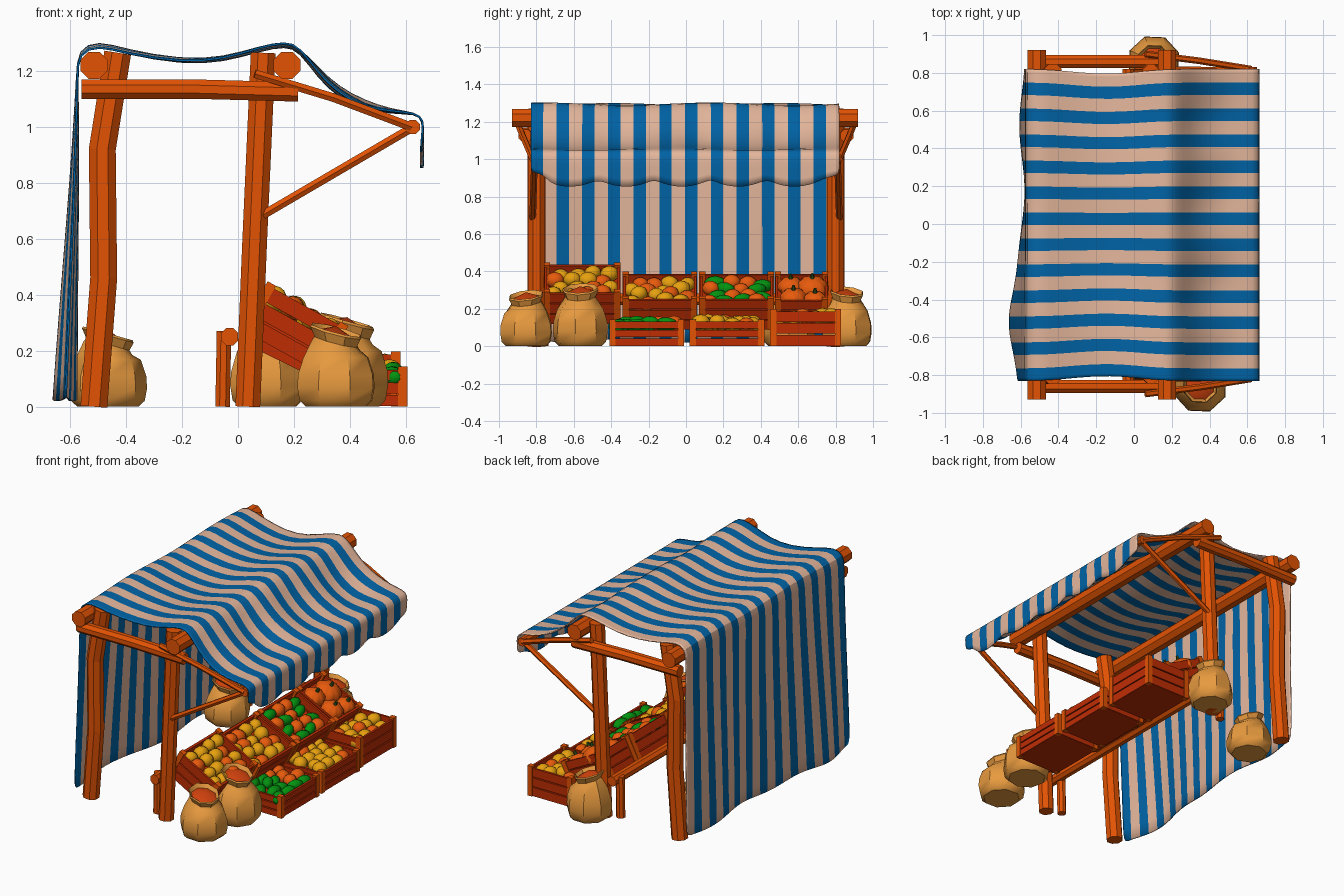
import bpy, bmesh, math, random
from math import sin, cos, pi, exp, radians
from mathutils import Vector, Matrix

if "Cube" in bpy.data.objects:
    bpy.data.objects.remove(bpy.data.objects["Cube"])
random.seed(4)

def mat(name, c):
    m = bpy.data.materials.new(name)
    m.diffuse_color = (*c, 1)
    m.use_nodes = True
    m.node_tree.nodes["Principled BSDF"].inputs["Base Color"].default_value = m.diffuse_color
    return m
WOOD = mat("orange wood", (.76, .085, .001))
SLAT = mat("red crate wood", (.52, .026, .001))
BEIGE = mat("beige cloth", (.78, .47, .33))
BLUE = mat("blue cloth", (.0, .125, .38))
SACK = mat("sack cloth", (.82, .33, .05))
FILL = mat("sack filling", (.65, .055, .004))
YELLOW = mat("yellow fruit", (.86, .38, .005))
ORANGE = mat("orange fruit", (.90, .115, .004))
GREEN = mat("green fruit", (.001, .29, .005))
STEM = mat("stem green", (.03, .08, .01))

def finish(bm, name, mats, smooth=None):
    bmesh.ops.recalc_face_normals(bm, faces=bm.faces[:])
    me = bpy.data.meshes.new(name)
    bm.to_mesh(me)
    bm.free()
    ob = bpy.data.objects.new(name, me)
    bpy.context.collection.objects.link(ob)
    for m in mats:
        me.materials.append(m)
    if smooth:
        bpy.ops.object.select_all(action='DESELECT')
        ob.select_set(True)
        bpy.context.view_layer.objects.active = ob
        bpy.ops.object.shade_smooth_by_angle(angle=radians(smooth))
    return ob

def log(name, pts, r, sides=8):
    """Faceted log along a path of points."""
    bm = bmesh.new()
    pts = [Vector(p) for p in pts]
    rings = []
    for i, p in enumerate(pts):
        t = (pts[min(i + 1, len(pts) - 1)] - pts[max(i - 1, 0)]).normalized()
        ref = Vector((0, 1, 0)) if abs(t.y) < .7 else Vector((0, 0, 1))
        u = t.cross(ref).normalized()
        v = t.cross(u)
        rings.append([bm.verts.new(p + r * 1.04 * (u * cos(a) + v * sin(a)))
                      for a in [2 * pi * (k + .5) / sides for k in range(sides)]])
    for a, b in zip(rings, rings[1:]):
        for k in range(sides):
            j = (k + 1) % sides
            bm.faces.new((a[k], a[j], b[j], b[k]))
    bm.faces.new(rings[0])
    bm.faces.new(rings[-1])
    return finish(bm, name, [WOOD])

# frame: posts, side beams, awning arms and braces on both sides
for s, side in ((-1, "near"), (1, "far")):
    y = s * .80
    log("rear_post_" + side, [(-.515, y, 0), (-.48, y, .46), (-.485, y, .92), (-.43, y, 1.265)], .05)
    log("front_post_" + side, [(.035, y, 0), (.06, y, .6), (.09, y, 1.265)], .046)
    log("side_beam_" + side, [(-.56, s * .86, 1.135), (-.15, s * .86, 1.135), (.215, s * .86, 1.125)], .036)
    log("awning_arm_" + side, [(.06, s * .90, 1.19), (.34, s * .865, 1.105), (.62, s * .82, 1.0)], .017, 6)
    log("awning_brace_" + side, [(.08, s * .82, .68), (.61, s * .81, .99)], .017, 6)
    log("shelf_post_" + side, [(-.055, s * .76, 0), (-.05, s * .76, .27)], .027)
log("rear_beam", [(-.515, -.93, 1.22), (-.515, .92, 1.22)], .05)
log("front_beam", [(.175, -.93, 1.22), (.175, .92, 1.22)], .05)
log("awning_bar", [(.625, -.83, 1.0), (.625, .83, 1.0)], .026)
log("shelf_rail", [(-.03, -.83, .25), (-.03, .82, .25)], .032)

# striped cloth: back curtain, roof and scalloped front hem in one strip
profile = [(-.59, .02), (-.588, .2), (-.584, .4), (-.58, .6), (-.576, .8), (-.574, 1.0), (-.574, 1.18),
           (-.572, 1.27), (-.50, 1.30), (-.40, 1.268), (-.2, 1.232), (-.05, 1.24), (.08, 1.28),
           (.17, 1.298), (.22, 1.28), (.29, 1.19), (.36, 1.125), (.45, 1.075), (.55, 1.053), (.635, 1.05),
           (.664, 1.025), (.662, .95), (.66, .875)]
N = 48
bm = bmesh.new()
grid = []
for i, (px, pz) in enumerate(profile):
    row = []
    for j in range(N + 1):
        y = -.83 + 1.65 * j / N - (.004 if j % 4 == 2 else 0)
        x, z = px, pz
        if i < 7:       # curtain billow
            f = 1 - pz / 1.2
            x += f * (-.085 * exp(-((y + .52) / .22) ** 2) + .014 * sin(y * 9))
            z += .02 * (1 - i / 7) * sin(y * 5) ** 2
        elif i < 19:    # roof waves
            z += .007 * sin(y * 7 + px * 4) - (.012 * sin(y * 14) if 14 < i < 18 else 0)
        if i > 20:      # scalloped hem
            f = (i - 20) / 2
            z += f * (.018 - .045 * abs(cos(pi * (y + .62) / .3)) ** .8 * .9 + .06 * max(0, abs(y) - .72) / .1)
            x += .004 * sin(y * 11) * f - .003
        yy = y * (1 - .035 * exp(-((px + .15) / .2) ** 2)) if i > 7 else y
        row.append(bm.verts.new((x, yy, z)))
    grid.append(row)
for a, b in zip(grid, grid[1:]):
    for j in range(N):
        f = bm.faces.new((a[j], a[j + 1], b[j + 1], b[j]))
        f.material_index = (j // 2 + 1) % 2
cloth = finish(bm, "striped_cloth", [BEIGE, BLUE], 60)
m = cloth.modifiers.new("round", 'SUBSURF')
m.levels = m.render_levels = 1
m = cloth.modifiers.new("thickness", 'SOLIDIFY')
m.thickness = .007
m.offset = 0

def box(bm, lo, hi, mi):
    lo, hi = Vector(lo), Vector(hi)
    M = Matrix.Translation((lo + hi) / 2) @ Matrix.Diagonal((*(hi - lo), 1))
    g = bmesh.ops.create_cube(bm, size=1, matrix=M)
    for f in {f for v in g["verts"] for f in v.link_faces}:
        f.material_index = mi

def crate(name, x, y0, z, L, W, H, tilt, fruit, sink=.04):
    """Slatted crate with its bottom back edge at (x, z), filled with produce."""
    M = Matrix.Translation((x, y0, z)) @ Matrix.Rotation(radians(tilt), 4, 'Y')
    bm = bmesh.new()
    p, t = .034, .014
    for cx in (0, L - p):
        for cy in (0, W - p):
            box(bm, (cx, cy, 0), (cx + p, cy + p, H + .008), 0)
    h = H / 3
    for k in range(3):
        a, b = k * h + .003, (k + 1) * h - .004
        for cx in (.004, L - t - .004):
            box(bm, (cx, p, a), (cx + t, W - p, b), 1)
        for cy in (.004, W - t - .004):
            box(bm, (p, cy, a), (L - p, cy + t, b), 1)
    box(bm, (.008, .008, .002), (L - .008, W - .008, .014), 1)
    top = H - sink
    box(bm, (.014, .014, top - .045), (L - .014, W - .014, top - .03), 1)
    bm.transform(M)
    finish(bm, name, [WOOD, SLAT])
    # produce
    bm = bmesh.new()
    if fruit == "pumpkin":
        for cx, cy, r in ((.10, .085, .068), (.12, .20, .085), (.235, .1, .07), (.255, .215, .06)):
            g = bmesh.ops.create_uvsphere(bm, u_segments=24, v_segments=8, radius=r)
            for v in g["verts"]:
                q = 1 + .07 * cos(8 * math.atan2(v.co.y, v.co.x))
                v.co = Vector((v.co.x * q + cx, v.co.y * q + cy, v.co.z * .75 + top))
            for f in {f for v in g["verts"] for f in v.link_faces}:
                f.material_index = 1
            g = bmesh.ops.create_cone(bm, segments=6, radius1=.014, radius2=.007, depth=.03, cap_ends=True,
                                      matrix=Matrix.Translation((cx, cy, top + r * .75 + .008)))
            for f in {f for v in g["verts"] for f in v.link_faces}:
                f.material_index = 3
    else:
        nx, ny = 4, 4
        for i in range(nx):
            for j in range(ny):
                green = fruit == "green" and random.random() < .8
                r = random.uniform(.038, .046)
                sc = (.85, 1.4, .85) if green else (1, 1.15, .95)
                sh = .018 * (-1) ** i
                T = Matrix.Translation((.056 + (L - .112) * i / (nx - 1) + random.uniform(-.007, .007),
                                        .075 + sh + (W - .15) * j / (ny - 1) + random.uniform(-.008, .008),
                                        top + random.uniform(-.012, .016)))
                g = bmesh.ops.create_uvsphere(
                    bm, u_segments=10, v_segments=7, radius=r,
                    matrix=T @ Matrix.Rotation(random.uniform(-.6, .6), 4, 'Z') @ Matrix.Diagonal((*sc, 1)))
                mi = 2 if green else (1 if random.random() < .22 or fruit == "green" else 0)
                for f in {f for v in g["verts"] for f in v.link_faces}:
                    f.material_index = mi
    bm.transform(M)
    finish(bm, name + "_produce", [YELLOW, ORANGE, GREEN, STEM], 50)

# tilted upper row, then the floor row
crate("upper_crate_1", .01, -.76, .275, .33, .41, .19, 29, "yellow")
crate("upper_crate_2", .01, -.34, .23, .33, .40, .18, 26, "yellow")
crate("upper_crate_3", .01, .07, .23, .33, .40, .18, 26, "green")
crate("upper_crate_4", .01, .475, .235, .33, .285, .175, 27, "pumpkin", .03)
crate("lower_crate_1", .28, -.41, 0, .325, .40, .135, 0, "green", .022)
crate("lower_crate_2", .275, .02, 0, .325, .40, .135, 0, "yellow", .018)
crate("lower_crate_3", .255, .45, 0, .325, .38, .19, 0, "yellow", .04)

def sack(name, x, y, h, r, turn):
    """Lathed sack with a tilted open rim and its filling."""
    prof = [(.78, 0), (.94, .08), (1.0, .25), (.98, .42), (.84, .64), (.62, .80), (.55, .85),
            (.66, .97), (.63, 1.0), (.53, .92)]
    bm = bmesh.new()
    n = 8
    rings = []
    for q, k in prof:
        rings.append([bm.verts.new((q * r * cos(2 * pi * i / n), q * r * sin(2 * pi * i / n),
                                    k * h - (.28 * q * r * cos(2 * pi * i / n) if k > .7 else 0)))
                      for i in range(n)])
    for a, b in zip(rings, rings[1:]):
        for i in range(n):
            j = (i + 1) % n
            bm.faces.new((a[i], a[j], b[j], b[i]))
    bm.faces.new(rings[0])
    top = bmesh.ops.poke(bm, faces=[bm.faces.new(rings[-1])])
    top["verts"][0].co.z += .035
    for f in top["faces"]:
        f.material_index = 1
    bm.transform(Matrix.Translation((x, y, 0)) @ Matrix.Rotation(radians(turn), 4, 'Z'))
    finish(bm, name, [SACK, FILL], 40)

sack("sack_near_corner", .35, -.855, .275, .147, -25)
sack("sack_near_inner", .39, -.565, .31, .149, -10)
sack("sack_far", .105, .86, .295, .141, 20)
sack("sack_behind", -.465, .55, .262, .14, 0)
